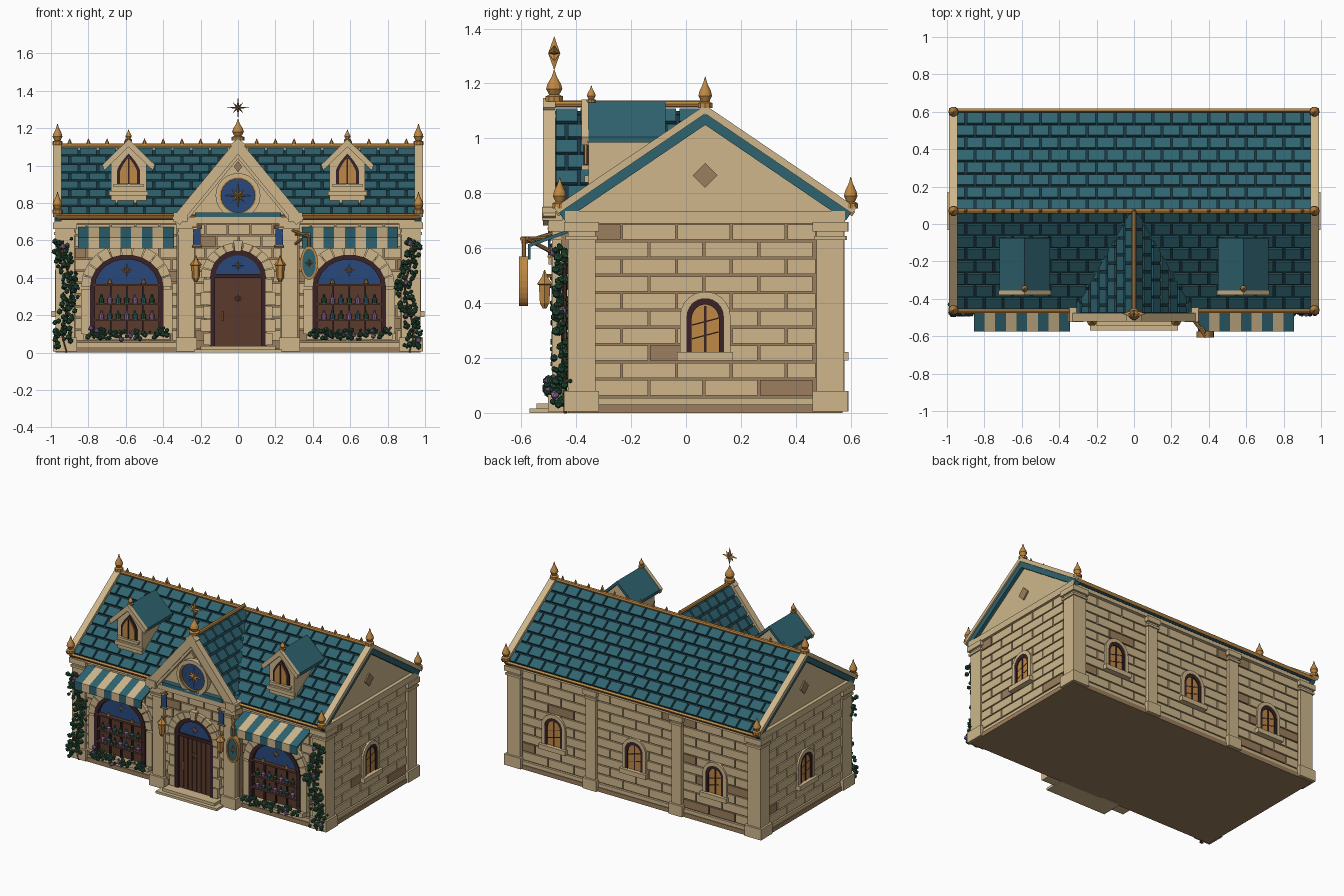
import bpy, bmesh, math, random
from mathutils import Matrix, Vector

random.seed(4)
old = bpy.data.objects.get("Cube")
if old:
    bpy.data.objects.remove(old, do_unlink=True)

COLOURS = {"stone": (.62, .47, .26), "brown_stone": (.33, .21, .11), "teal": (.028, .125, .16),
           "dark_teal": (.01, .038, .052), "gold": (.52, .25, .06), "wood": (.1, .042, .025),
           "plum": (.04, .016, .02), "blue": (.022, .065, .2), "leaf": (.022, .085, .045),
           "lilac": (.28, .16, .36)}
NAMES = list(COLOURS)
for name, rgb in COLOURS.items():
    m = bpy.data.materials.new(name)
    m.use_nodes = True
    m.diffuse_color = (*rgb, 1)
    bsdf = next(n for n in m.node_tree.nodes if n.type == 'BSDF_PRINCIPLED')
    bsdf.inputs["Base Color"].default_value = (*rgb, 1)


def solid(bm, rings, mat, close=True):
    """Skin a list of equal point rings and cap both ends."""
    vs = [[bm.verts.new(p) for p in r] for r in rings]
    n = len(vs[0])
    faces = [bm.faces.new((a[i], a[(i + 1) % n], b[(i + 1) % n], b[i]))
             for a, b in zip(vs, vs[1:]) for i in range(n)]
    if close:
        faces += [bm.faces.new(vs[0]), bm.faces.new(vs[-1])]
    for f in faces:
        f.material_index = NAMES.index(mat)


def plate(bm, pts, a, b, mat, axis="y"):
    put = (lambda p, t: (p[0], t, p[1])) if axis == "y" else (lambda p, t: (t, p[0], p[1]))
    solid(bm, [[put(p, t) for p in pts] for t in (a, b)], mat)


def box(bm, x0, x1, y0, y1, z0, z1, mat="stone"):
    plate(bm, [(x0, z0), (x1, z0), (x1, z1), (x0, z1)], y0, y1, mat)


def band(bm, outer, inner, a, b, mat, gap=0):
    """Row of blocks between two matching outlines."""
    mix = lambda p, q, t: (p[0] + (q[0] - p[0]) * t, p[1] + (q[1] - p[1]) * t)
    for o, p, q, i in zip(outer, outer[1:], inner[1:], inner):
        plate(bm, [mix(o, p, gap), mix(o, p, 1 - gap), mix(i, q, 1 - gap), mix(i, q, gap)], a, b, mat)


def lathe(bm, profile, c, mat="gold", n=10):
    solid(bm, [[(c[0] + r * math.cos(math.tau * i / n), c[1] + r * math.sin(math.tau * i / n), c[2] + z)
                for i in range(n)] for r, z in profile], mat)


def rod(bm, p, q, r, mat="gold", n=8):
    p, q = Vector(p), Vector(q)
    rot = (q - p).to_track_quat('Z', 'Y')
    circle = [rot @ Vector((r * math.cos(math.tau * i / n), r * math.sin(math.tau * i / n), 0)) for i in range(n)]
    solid(bm, [[e + v for v in circle] for e in (p, q)], mat)


def star(bm, x, y, z, size, depth, points=8, mat="gold"):
    rim = []
    for i in range(points * 2):
        r = size * ((1 if i % 4 == 0 else .65) if i % 2 == 0 else .22)
        a = math.pi * i / points + math.pi / 2
        rim.append(bm.verts.new((x + r * math.cos(a), y, z + r * math.sin(a))))
    for tip in (bm.verts.new((x, y - depth, z)), bm.verts.new((x, y + depth, z))):
        for a, b in zip(rim, rim[1:] + rim[:1]):
            bm.faces.new((a, b, tip)).material_index = NAMES.index(mat)


def arch(w, z0, zs, rise, n=11, power=.5):
    """Arched outline from right foot to left foot."""
    top = [math.cos(math.pi * i / n) for i in range(n + 1)]
    curve = [(w * c, zs + rise * max(0, 1 - abs(c) ** (1 / power if power == .5 else 1)) ** power) for c in top]
    return [(w, z0)] + curve + [(-w, z0)]


def oval(x, z, w, h, n=24):
    return [(x + w * math.cos(math.tau * i / n), z + h * math.sin(math.tau * i / n)) for i in range(n + 1)]


def finish(name, bm, M=Matrix(), smooth=False):
    bmesh.ops.transform(bm, matrix=M, verts=bm.verts)
    bmesh.ops.recalc_face_normals(bm, faces=bm.faces)
    used = sorted({f.material_index for f in bm.faces})
    for f in bm.faces:
        f.material_index = used.index(f.material_index)
        f.smooth = smooth
    me = bpy.data.meshes.new(name)
    bm.to_mesh(me)
    bm.free()
    for i in used:
        me.materials.append(bpy.data.materials[NAMES[i]])
    if smooth:
        me.set_sharp_from_angle(angle=math.radians(35))
    bpy.context.collection.objects.link(bpy.data.objects.new(name, me))


def place(x, y, turn=0):
    return Matrix.Translation((x, y, 0)) @ Matrix.Rotation(math.radians(turn), 4, 'Z')


def slope(o, u, d):
    u, d = Vector(u), Vector(d).normalized()
    n = u.cross(d)
    n = -n if n.z < 0 else n
    return Matrix.Translation(o) @ Matrix((u, d, n)).transposed().to_4x4()


def bricks(name, M, length, z0=.06, z1=.69, rows=10, long=.2):
    bm, h, half = bmesh.new(), (z1 - z0) / rows, length / 2
    for r in range(rows):
        x = -half - (long / 2 if r % 2 else 0)
        while x < half - .02:
            a, b = max(x, -half), min(x + long, half)
            tint = "brown_stone" if random.random() < .07 else "stone"
            if b - a > .02:
                box(bm, a + .004, b - .004, -.012, .005, z0 + r * h + .004, z0 + (r + 1) * h - .004, tint)
            x += long
    finish(name, bm, M)


def tiles(name, M, u0, u1, length, rows, cols):
    bm, w, h = bmesh.new(), (u1 - u0) / cols, length / rows
    box(bm, u0, u1, 0, length, -.02, 0, "dark_teal")
    for r in range(rows):
        for c in range(cols + r % 2):
            a = u0 + (c - (r % 2) / 2) * w
            box(bm, max(a, u0) + .006, min(a + w, u1) - .006, r * h, (r + 1) * h - .014, 0, .014, "teal")
    finish(name, bm, M)


FINIAL = [(.028, 0), (.028, .018), (.016, .024), (.026, .045), (.022, .062), (.008, .09), (.001, .115)]

# House body, base and end gables
bm = bmesh.new()
box(bm, -.975, .975, -.43, .57, 0, .03, "brown_stone")
box(bm, -.955, .955, -.41, .55, .03, .72, "brown_stone")
box(bm, -.33, .33, -.455, -.4, .02, .72, "brown_stone")
finish("house_body", bm)
bm = bmesh.new()
box(bm, -.968, .968, -.425, .565, .03, .055)
box(bm, -.98, .98, -.44, .58, .69, .735)
plate(bm, [(-.41, .73), (.55, .73), (.07, 1.058)], -.955, .955, "stone", "x")
for s in (-1, 1):
    plate(bm, [(.07 - .045, .865), (.07, .82), (.07 + .045, .865), (.07, .91)],
          s * .95, s * .964, "brown_stone", "x")
finish("gable_walls_and_cornice", bm)

# Pilasters: corners, back wall and portal
bm = bmesh.new()
posts = [(s * .925, y, .05) for s in (-1, 1) for y in (-.38, .525)] + [(s * .33, .54, .038) for s in (-1, 1)]
posts += [(s * .275, -.445, .043) for s in (-1, 1)]
for x, y, w in posts:
    box(bm, x - w, x + w, y - w, y + w, .03, .69)
    for grow, z0, z1 in ((.014, .005, .08), (.008, .63, .645), (.014, .66, .695)):
        g = w + grow
        box(bm, x - g, x + g, y - g, y + g, z0, z1)
finish("pilasters", bm)

# Brickwork
for s in (-1, 1):
    bricks("side_bricks", place(s * .955, .07, s * 90), .81)
    bricks("front_bricks", place(s * .6, -.41), .55, long=.13)
    bricks("back_bricks", place(s * .62, .55, 180), .5)
bricks("back_bricks", place(0, .55, 180), .58)
bricks("portal_bricks", place(0, -.455), .47, long=.12)

# Main roof with stone copings
for s, side in ((-1, "front"), (1, "back")):
    M = slope((0, .07, 1.085), (1, 0, 0), (0, s * .53, -.36))
    tiles(side + "_roof_tiles", M, -.95, .95, .64, 8, 19)
    bm = bmesh.new()
    for e in (-1, 1):
        box(bm, e * .945, e * .99, -.02, .645, .004, .03)
        box(bm, e * .945, e * .98, 0, .64, -.03, .004, "teal")
    box(bm, -.97, .97, .635, .65, -.005, .016, "gold")
    finish(side + "_roof_edges", bm, M)
bm = bmesh.new()
rod(bm, (-.97, .07, 1.105), (.97, .07, 1.105), .014)
for i in range(-9, 10):
    lathe(bm, [(.008, 0), (.011, .012), (.001, .035)], (i * .1, .07, 1.11), n=6)
for s in (-1, 1):
    for y, z in ((.07, 1.11), (-.46, .745), (.6, .745)):
        lathe(bm, FINIAL, (s * .965, y, z))
finish("ridge_and_finials", bm, smooth=True)

# Central gable
for s, side in ((-1, "right"), (1, "left")):
    M = slope((0, 0, 1.1), (0, 1, 0), (s * .33, 0, -.4))
    tiles(side + "_portal_tiles", M, -.48, .06, .51, 7, 6)
    bm = bmesh.new()
    box(bm, -.52, -.475, -.036, .52, -.025, .03)
    box(bm, -.51, -.47, 0, .5, -.04, -.02)
    finish(side + "_portal_coping", bm, M)
bm = bmesh.new()
plate(bm, [(-.31, .7), (.31, .7), (0, 1.08)], -.47, -.3, "stone")
box(bm, -.335, .335, -.5, -.4, .69, .725)
box(bm, -.23, .23, -.505, -.47, .725, .75, "teal")
for s in (-1, 1):
    box(bm, s * .27, s * .345, -.525, -.45, .7, .75)
plate(bm, [(-.022, .995), (0, .965), (.022, .995), (0, 1.025)], -.48, -.46, "brown_stone")
finish("portal_gable", bm)
bm = bmesh.new()
band(bm, oval(0, .84, .12, .12), oval(0, .84, .098, .098), -.505, -.46, "stone")
band(bm, oval(0, .84, .1, .1), oval(0, .84, .09, .09), -.498, -.46, "gold")
plate(bm, oval(0, .84, .094, .094)[:-1], -.485, -.46, "blue")
star(bm, 0, -.486, .84, .075, .012)
finish("round_window", bm)
bm = bmesh.new()
rod(bm, (0, -.5, 1.125), (0, .07, 1.125), .013)
lathe(bm, [(r * 1.2, z) for r, z in FINIAL], (0, -.48, 1.135))
star(bm, 0, -.48, 1.31, .062, .022)
finish("portal_ridge_and_star", bm)

# Door and steps
bm = bmesh.new()
box(bm, -.235, .235, -.57, -.42, 0, .016)
box(bm, -.2, .2, -.545, -.42, .016, .035)
finish("door_steps", bm)
bm = bmesh.new()
band(bm, arch(.2, .4, .4, .19), arch(.15, .4, .4, .15), -.035, .01, "stone", .04)
for s in (-1, 1):
    for i in range(5):
        box(bm, s * .148, s * (.2 if i % 2 else .185), -.033, 0, .04 + i * .072, .106 + i * .072)
plate(bm, [(-.025, .6), (-.016, .54), (.016, .54), (.025, .6)], -.045, 0, "stone")
band(bm, arch(.152, .035, .4, .15), arch(.122, .035, .4, .12), -.028, .01, "plum")
plate(bm, arch(.124, .035, .4, .122), -.014, .01, "wood")
for i in range(-3, 4):
    box(bm, i * .034 - .014, i * .034 + .014, -.021, 0, .04, .4, "wood")
plate(bm, arch(.12, .42, .42, .1), -.02, 0, "blue")
box(bm, -.13, .13, -.03, 0, .4, .422, "plum")
star(bm, 0, -.022, .465, .035, .006)
star(bm, 0, -.024, .29, .03, .008)
rod(bm, (-.085, -.03, .17), (-.085, -.03, .22), .007)
finish("door", bm, place(0, -.455))


def clump(bm, x, y, z, r, mat="leaf"):
    made = bmesh.ops.create_icosphere(bm, subdivisions=1, radius=r, matrix=Matrix.Translation((x, y, z)))
    for f in {f for v in made["verts"] for f in v.link_faces}:
        f.material_index = NAMES.index(mat)


rnd = random.uniform
for s, side in ((-1, "right"), (1, "left")):
    # Shop window with shelves of bottles
    bm = bmesh.new()
    band(bm, arch(.245, .09, .35, .235), arch(.19, .09, .35, .175), -.035, .01, "stone", .04)
    band(bm, arch(.197, .1, .35, .175), arch(.17, .1, .35, .15), -.042, .01, "plum")
    plate(bm, arch(.175, .1, .35, .155), -.016, .01, "wood")
    plate(bm, arch(.165, .37, .37, .128), -.02, 0, "blue")
    box(bm, -.23, .23, -.06, 0, .07, .1)
    for z in (.362, .26, .175):
        box(bm, -.175, .175, -.045, 0, z - .006, z + .006, "wood")
    for x in (-.085, 0, .085):
        box(bm, x - .004, x + .004, -.03, 0, .1, .365, "plum")
    star(bm, 0, -.022, .44, .035, .006)
    for i in range(-3, 4):
        for z, shift in ((.266, 0), (.181, 1)):
            mat = ("leaf", "lilac", "teal")[(i + shift) % 3]
            lathe(bm, [(.012, 0), (.014, .022), (.005, .03), (.005, .045)], (i * .045, -.032, z), mat, 8)
    for x in (-.09, .09):
        lathe(bm, [(.003, 0), (.013, .012), (.003, .035)], (x, -.035, .36), n=8)
    finish(side + "_shop_window", bm, place(s * .595, -.41))

    # Planter greenery, climbing vine and stem
    bm = bmesh.new()
    for i in range(75):
        x = rnd(-.22, .22)
        mat = "lilac" if i % 9 == 0 else "leaf"
        clump(bm, s * .595 + x, rnd(-.51, -.46), rnd(.07, .12) + .3 * x * x, rnd(.008, .017), mat)
    finish(side + "_planter_flowers", bm)
    bm = bmesh.new()
    for i in range(150):
        z = rnd(.03, .61)
        sway = .915 + .025 * math.sin(z * 14)
        clump(bm, s * (sway + rnd(-.045, .045)), rnd(-.485, -.42), z, rnd(.008, .019),
              "lilac" if i % 25 == 0 else "leaf")
    for i in range(8):
        z = i * .075
        rod(bm, (s * (.915 + .025 * math.sin(z * 14)), -.44, z),
            (s * (.915 + .025 * math.sin((z + .075) * 14)), -.44, z + .075), .007, "wood", 6)
    finish(side + "_climbing_vine", bm)

    # Striped awning
    bm = bmesh.new()
    profile = [(-.41, .675), (-.575, .615), (-.575, .558), (-.567, .558), (-.567, .605), (-.41, .662)]
    for i in range(9):
        x = s * .6 + (i - 4.5) * .057
        plate(bm, profile, x, x + .057, "stone" if i % 2 else "teal", "x")
    finish(side + "_awning", bm)

    # Dormer
    bm = bmesh.new()
    plate(bm, [(-.095, .8), (.095, .8), (.095, 1.02), (0, 1.11), (-.095, 1.02)], 0, .25, "stone")
    for e in (-1, 1):
        plate(bm, [(0, 1.135), (e * .135, 1.005), (e * .135, .985), (0, 1.11)], -.005, .28, "teal")
        plate(bm, [(0, 1.142), (e * .14, 1.005), (e * .13, .975), (0, 1.1)], -.025, 0, "stone")
    box(bm, -.105, .105, -.015, 0, .84, .865)
    box(bm, -.08, .08, -.025, 0, .885, .903)
    plate(bm, arch(.062, .9, .97, .095, 10, .7), -.008, 0, "plum")
    plate(bm, arch(.046, .905, .965, .08, 10, .7), -.014, 0, "gold")
    box(bm, -.004, .004, -.018, 0, .9, 1.04, "plum")
    lathe(bm, [(r * .65, z * .55) for r, z in FINIAL], (0, .01, 1.13))
    finish(side + "_dormer", bm, place(s * .585, -.355))

    # Lantern and banner beside the door
    bm = bmesh.new()
    lathe(bm, [(.008, .38), (.02, .4), (.024, .465), (.032, .47), (.012, .495), (.002, .52)],
          (s * .225, -.515, 0), n=6)
    rod(bm, (s * .225, -.45, .5), (s * .225, -.515, .5), .006)
    box(bm, s * .2, s * .24, -.502, -.494, .575, .67, "blue")
    for z in (.57, .672):
        rod(bm, (s * .193, -.498, z), (s * .247, -.498, z), .007)
    finish(side + "_lantern_and_banner", bm)

# Hanging sign
bm = bmesh.new()
band(bm, oval(.38, .48, .047, .09), oval(.38, .48, .036, .076), -.608, -.575, "gold")
plate(bm, oval(.38, .48, .038, .078)[:-1], -.6, -.583, "teal")
star(bm, .38, -.601, .48, .03, .008)
for p, q in (((.29, -.46, .635), (.38, -.6, .635)), ((.29, -.46, .57), (.38, -.58, .635)),
             ((.29, -.48, .655), (.38, -.595, .62)), ((.38, -.59, .57), (.38, -.59, .64))):
    rod(bm, p, q, .008)
finish("hanging_sign", bm)

# Small arched windows on the sides and back
spots = [(s * .955, .07, s * 90) for s in (-1, 1)] + [(x, .55, 180) for x in (-.62, 0, .62)]
for x, y, turn in spots:
    bm = bmesh.new()
    band(bm, arch(.092, .22, .35, .092), arch(.068, .22, .35, .068), -.024, 0, "stone")
    band(bm, arch(.07, .22, .35, .07), arch(.05, .22, .34, .055), -.02, 0, "plum")
    plate(bm, arch(.053, .22, .34, .057), -.014, 0, "gold")
    box(bm, -.004, .004, -.018, 0, .22, .39, "plum")
    for z in (.27, .32):
        rod(bm, (-.048, -.014, z), (.048, -.014, z + .025), .003, "wood", 6)
    box(bm, -.102, .102, -.042, 0, .19, .222)
    finish("arched_window", bm, place(x, y, turn))
